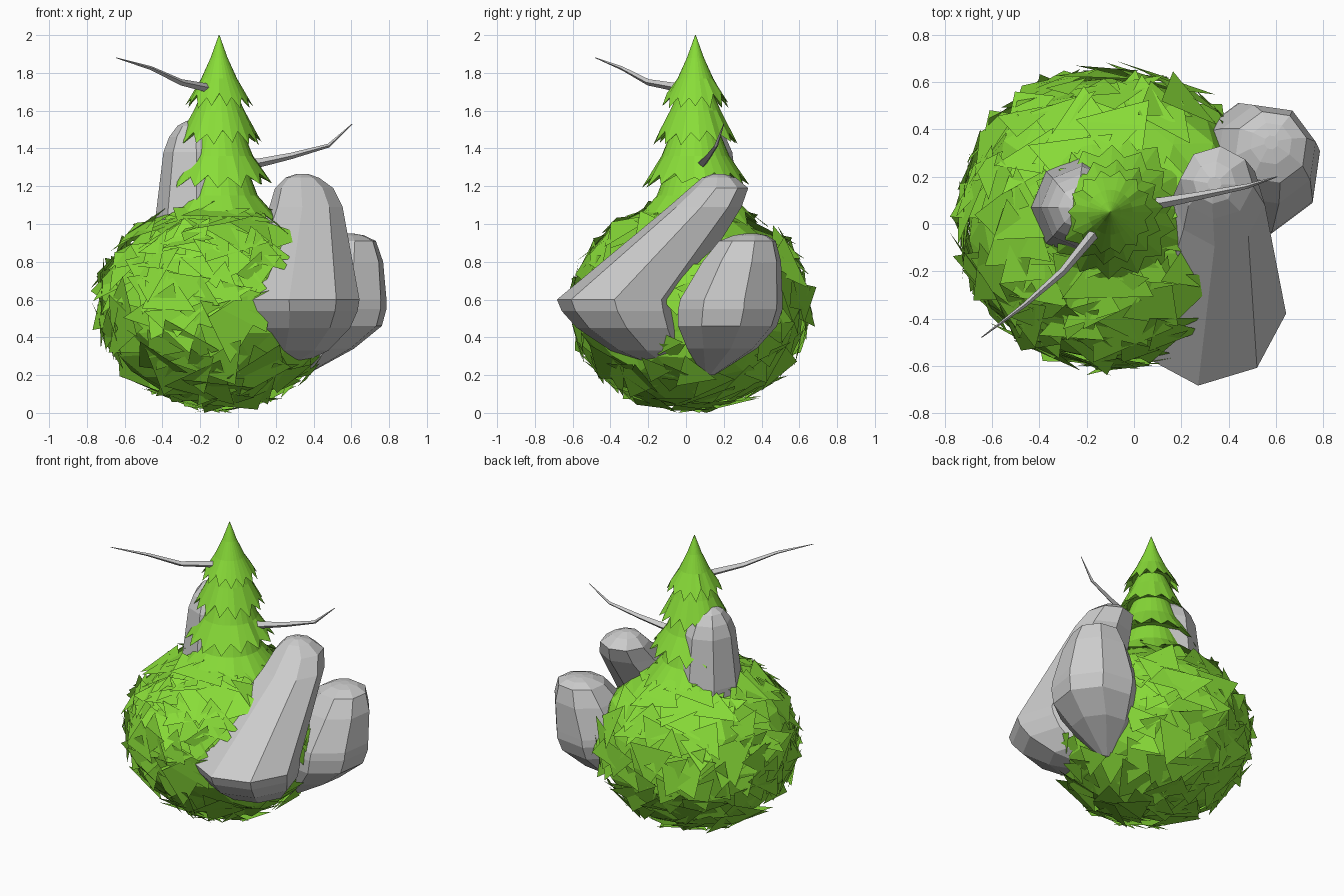
import bpy, bmesh, math, random
from mathutils import Vector, Matrix

if "Cube" in bpy.data.objects:
    bpy.data.objects.remove(bpy.data.objects["Cube"])

random.seed(4)
green = bpy.data.materials.new("leaf_green")
green.diffuse_color = (0.25, 0.72, 0.04, 1)
green.use_nodes = True
green.node_tree.nodes["Principled BSDF"].inputs["Base Color"].default_value = green.diffuse_color


def finish(bm, name, mat=None, fix=True):
    if fix:
        bmesh.ops.recalc_face_normals(bm, faces=bm.faces)
    me = bpy.data.meshes.new(name)
    bm.to_mesh(me)
    bm.free()
    ob = bpy.data.objects.new(name, me)
    bpy.context.collection.objects.link(ob)
    if mat:
        me.materials.append(mat)
    return ob


def bridge(bm, a, b):
    n = len(a)
    for i in range(n):
        bm.faces.new((a[i], a[(i + 1) % n], b[(i + 1) % n], b[i]))


# Faceted boulders: stacked rings (cx, cy, z, radius), capped at both ends
def boulder(name, rings, sides=8, phase=0.0):
    bm = bmesh.new()
    loops = []
    for cx, cy, z, r in rings:
        loops.append([bm.verts.new((cx + r * math.cos(phase + math.tau * i / sides),
                                    cy + r * math.sin(phase + math.tau * i / sides), z))
                      for i in range(sides)])
    for a, b in zip(loops, loops[1:]):
        bridge(bm, a, b)
    bm.faces.new(loops[0])
    bm.faces.new(loops[-1])
    finish(bm, name)


boulder("leaning_boulder", [(.20, -.06, .22, .05), (.27, -.19, .33, .21), (.30, -.285, .45, .295),
                            (.305, -.33, .54, .33), (.305, -.345, .60, .34), (.36, .10, 1.09, .195),
                            (.35, .175, 1.19, .155), (.34, .175, 1.245, .09),
                            (.34, .17, 1.265, .03)], 8, -.1)
boulder("side_boulder", [(.33, .12, .20, .03), (.43, .19, .34, .19), (.50, .22, .46, .27),
                         (.51, .235, .55, .285), (.515, .24, .60, .28), (.56, .295, .80, .215),
                         (.58, .325, .91, .155), (.58, .34, .94, .09), (.58, .345, .95, .03)], 8, .25)
boulder("back_boulder", [(-.22, .07, .75, .22), (-.22, .07, 1.05, .215), (-.22, .07, 1.38, .175),
                         (-.225, .07, 1.46, .14), (-.23, .07, 1.52, .09),
                         (-.235, .07, 1.545, .04), (-.235, .07, 1.55, .02)], 8, 0)

# Round bush: a rough core wrapped in large tilted leaf shards
centre, radii = Vector((-.1, .03, .57)), Vector((.655, .645, .56))


def on_bush(d, s):
    return centre + Vector(d[i] * radii[i] * s for i in range(3))


bm = bmesh.new()
bmesh.ops.create_icosphere(bm, subdivisions=3, radius=1)
for v in bm.verts:
    v.co = on_bush(v.co.normalized(), random.uniform(.89, .97))
finish(bm, "bush_core", green)


def hidden_by_boulders(p):
    if p.x < .22 or p.z < .25:
        return False
    gap = -.16 < p.y < .03 and p.x > .44 and p.z < .8
    return p.y < .36 and not gap


bm = bmesh.new()
for layer, (detail, keep, smin, smax) in enumerate([(3, .45, .9, 1.9), (2, .75, .65, 1.1), (2, .6, .6, 1.0)]):
    src = bmesh.new()
    bmesh.ops.create_icosphere(src, subdivisions=detail, radius=1)
    turn = Matrix.Rotation(layer * 1.3, 3, Vector((.4, .7, .5)).normalized())
    for f in src.faces:
        c = turn @ f.calc_center_median()
        p = on_bush(c, 1)
        if random.random() > keep or hidden_by_boulders(p):
            continue
        axis = c.cross(Vector((random.gauss(0, 1), random.gauss(0, 1), random.gauss(0, 1)))).normalized()
        spin = Matrix.Rotation(random.uniform(0, 6.28), 3, c.normalized())
        tilt = Matrix.Rotation(random.uniform(-.4, .4), 3, axis) @ spin
        size = random.uniform(smin, smax) * (.7 if p.x > .22 else 1)
        lift = random.uniform(.95, .985) / c.length
        pts = []
        for v in f.verts:
            d = tilt @ (turn @ v.co - c) * size * random.uniform(.7, 1.25) + c * lift
            q = on_bush(d * min(1, 1.05 / d.length), 1)
            pts.append(bm.verts.new((max(q.x, -.79), min(max(q.y, -.64), .69), max(q.z, 0))))
        bm.faces.new(pts)
    src.free()
# lowest leaf touches the ground
min(bm.verts, key=lambda v: v.co.z).co.z = 0
finish(bm, "bush_leaves", green, fix=False)


# Conifer: overlapping skirts with toothed hems
def skirt(name, rows, hem_z, hem_r, teeth=14, turn=0.0):
    bm = bmesh.new()
    n = teeth * 2
    jit = [random.uniform(-.015, .015) for _ in range(n)]

    def ring(z, r, fn=lambda i: (0, 0)):
        out = []
        for i in range(n):
            a = turn + math.tau * i / n
            dz, k = fn(i)
            rr = r * (1 + k)
            out.append(bm.verts.new((-.1 + rr * math.cos(a), .05 + rr * math.sin(a), z + dz)))
        return out

    loops = [ring(z, r) for z, r in rows]
    loops.append(ring(hem_z, hem_r, lambda i: (jit[i] + (.055 if i % 2 else 0), -.16 if i % 2 else 0)))
    loops.append(ring(hem_z + .06, hem_r * .68))
    for a, b in zip(loops, loops[1:]):
        bridge(bm, a, b)
    bm.faces.new(loops[0])
    bm.faces.new(loops[-1])
    finish(bm, name, green)


skirt("tree_top", [(2.0, .002), (1.88, .045), (1.77, .095)], 1.625, .18)
skirt("tree_skirt_upper", [(1.72, .08), (1.60, .135)], 1.43, .225, turn=.1)
skirt("tree_skirt_middle", [(1.53, .11), (1.36, .18)], 1.205, .285, turn=.2)
skirt("tree_skirt_lower", [(1.32, .14), (1.15, .205)], 1.0, .34, turn=.05)


# Bare branches: tapered four-sided twigs
def branch(name, points):
    cu = bpy.data.curves.new(name, 'CURVE')
    cu.dimensions = '3D'
    cu.bevel_depth = .026
    cu.bevel_resolution = 0
    cu.use_fill_caps = True
    sp = cu.splines.new('POLY')
    sp.use_smooth = False
    sp.points.add(len(points) - 1)
    for p, (x, y, z, r) in zip(sp.points, points):
        p.co = (x, y, z, 1)
        p.radius = r
    bpy.context.collection.objects.link(bpy.data.objects.new(name, cu))


branch("branch_left", [(-.13, .0, 1.72, 1), (-.16, -.03, 1.72, .9), (-.30, -.20, 1.75, .65),
                       (-.46, -.34, 1.825, .4), (-.645, -.48, 1.88, .08)])
branch("branch_right", [(.08, .085, 1.32, 1), (.12, .09, 1.325, .9), (.28, .12, 1.36, .65),
                        (.48, .16, 1.415, .4), (.605, .20, 1.53, .08)])
